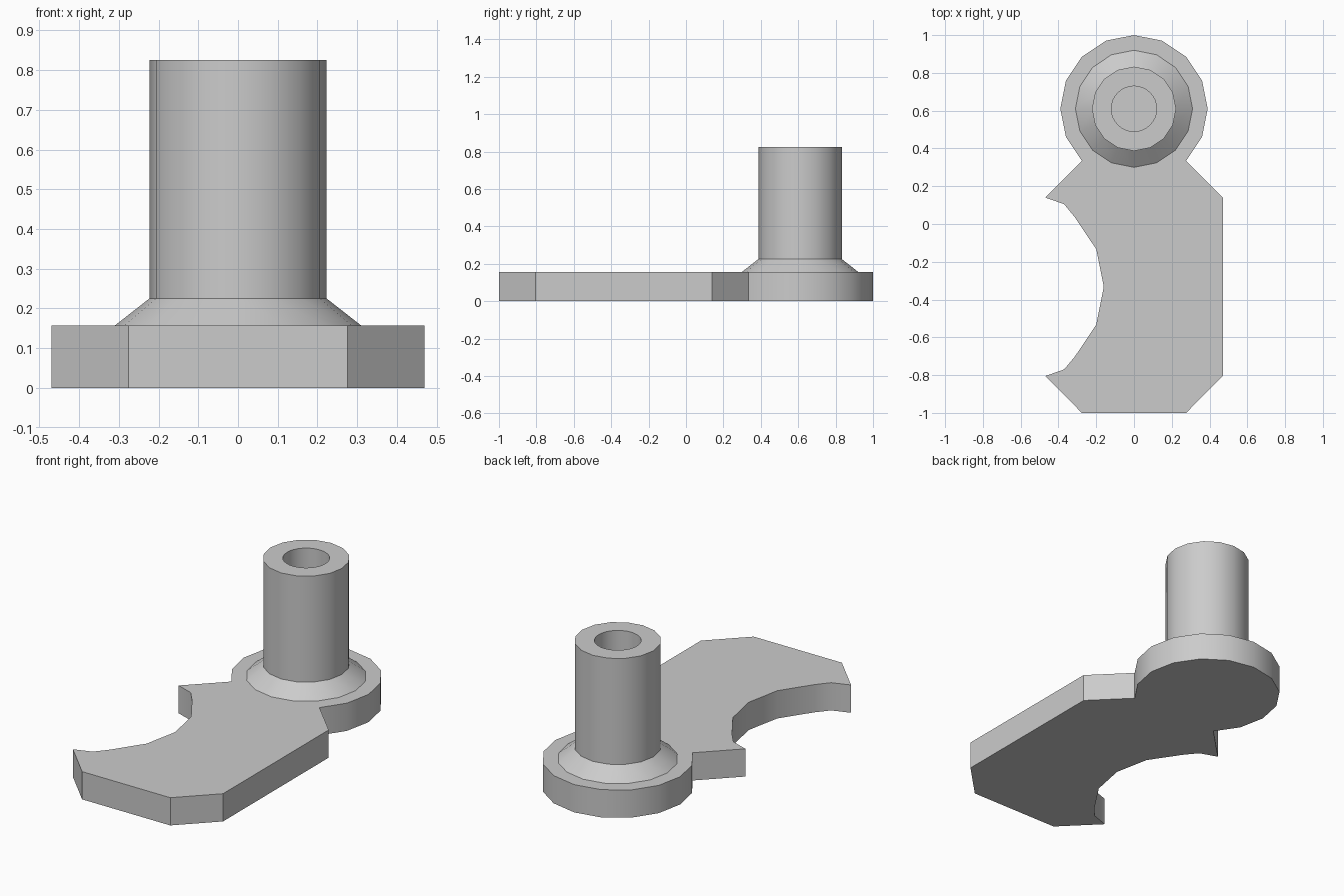
import bpy, bmesh
from math import sin, cos, radians, pi

if "Cube" in bpy.data.objects:
    bpy.data.objects.remove(bpy.data.objects["Cube"], do_unlink=True)

PLATE_TOP = 0.157
POST_Y = 0.61

grey = bpy.data.materials.new("plain grey")
grey.use_nodes = True
colour = (0.6, 0.6, 0.6, 1)
grey.diffuse_color = colour
grey.node_tree.nodes["Principled BSDF"].inputs["Base Color"].default_value = colour


def finish(bm, name):
    bmesh.ops.recalc_face_normals(bm, faces=bm.faces)
    mesh = bpy.data.meshes.new(name)
    bm.to_mesh(mesh)
    bm.free()
    obj = bpy.data.objects.new(name, mesh)
    bpy.context.collection.objects.link(obj)
    mesh.materials.append(grey)
    bpy.ops.object.select_all(action="DESELECT")
    obj.select_set(True)
    bpy.context.view_layer.objects.active = obj
    bpy.ops.object.shade_smooth_by_angle(angle=radians(33))
    return obj


def ring(bm, radius, z, sides):
    return [bm.verts.new((radius * sin(2 * pi * i / sides),
                          POST_Y + radius * cos(2 * pi * i / sides), z))
            for i in range(sides)]


def skin(bm, a, b):
    n = len(a)
    for i in range(n):
        j = (i + 1) % n
        bm.faces.new((a[i], a[j], b[j], b[i]))


# Base plate: round head joined to a chamfered body with a curved notch
head = [(0.39 * sin(radians(a)), POST_Y + 0.39 * cos(radians(a)))
        for a in [22.5 * k for k in range(-6, 7)]]
body = [(0.47, 0.14), (0.47, -0.805), (0.276, -1), (-0.276, -1), (-0.47, -0.805)]
notch = [(-0.37, -0.77)]
notch += [(-0.68 + 0.52 * cos(radians(a)), -0.333 + 0.52 * sin(radians(a)))
          for a in (-45, -22.5, 0, 22.5, 45)]
notch += [(-0.37, 0.105), (-0.47, 0.14)]

bm = bmesh.new()
floor = bm.faces.new([bm.verts.new((x, y, 0)) for x, y in head + body + notch])
raised = bmesh.ops.extrude_face_region(bm, geom=[floor], use_keep_orig=True)["geom"]
bmesh.ops.translate(bm, vec=(0, 0, PLATE_TOP),
                    verts=[v for v in raised if isinstance(v, bmesh.types.BMVert)])
finish(bm, "base_plate")

# Post: sloped collar, shaft and round bore
bm = bmesh.new()
outer = [ring(bm, r, z, 16) for r, z in
         ((0.31, 0.1), (0.31, PLATE_TOP), (0.223, 0.225), (0.223, 0.825))]
for lower, upper in zip(outer, outer[1:]):
    skin(bm, lower, upper)
bm.faces.new(outer[0])
bore_top, bore_floor = ring(bm, 0.12, 0.825, 32), ring(bm, 0.12, 0.225, 32)
skin(bm, bore_top, bore_floor)
bm.faces.new(bore_floor)
rim = [bm.edges.get((loop[i - 1], loop[i]))
       for loop in (outer[-1], bore_top) for i in range(len(loop))]
bmesh.ops.triangle_fill(bm, edges=rim, use_beauty=True)
finish(bm, "hollow_post")
